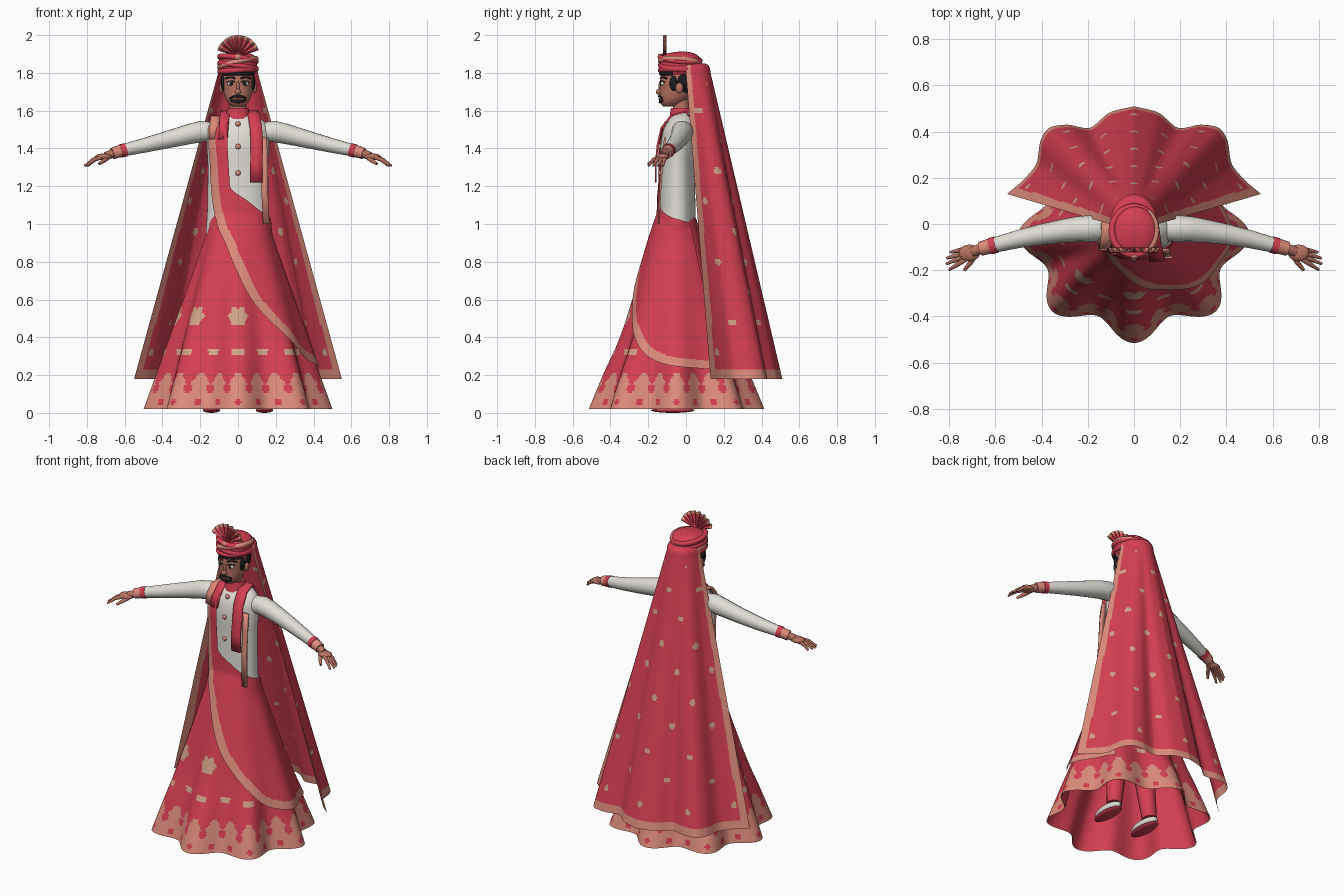
import bpy, bmesh, math
from math import sin, cos, pi, sqrt, hypot
from mathutils import Vector, kdtree

cube = bpy.data.objects.get("Cube")
if cube:
    bpy.data.objects.remove(cube)


def material(name, r, g, b):
    m = bpy.data.materials.new(name)
    m.use_nodes = True
    m.diffuse_color = (r, g, b, 1)
    m.node_tree.nodes["Principled BSDF"].inputs["Base Color"].default_value = (r, g, b, 1)
    return m


RED = material("crimson cloth", .66, .05, .085)
ROSE = material("rose trim", .72, .26, .2)
TAN = material("tan flowers", .65, .37, .25)
WHITE = material("ivory cloth", .75, .73, .67)
SKIN = material("brown skin", .47, .17, .12)
DARK = material("black hair", .012, .012, .014)
LIP = material("dark lips", .25, .05, .05)


def sample(table, t):
    """Smooth monotone interpolation of table rows keyed by their first value."""
    t = min(max(t, table[0][0]), table[-1][0])
    i = max(k for k in range(len(table) - 1) if table[k][0] <= t)
    a, b = table[i], table[i + 1]
    h = b[0] - a[0]
    u = (t - a[0]) / h

    def slope(k, c):
        if k == 0 or k == len(table) - 1:
            k = min(k, len(table) - 2)
            return (table[k + 1][c] - table[k][c]) / (table[k + 1][0] - table[k][0])
        p, q = [(table[n + 1][c] - table[n][c]) / (table[n + 1][0] - table[n][0]) for n in (k - 1, k)]
        return 2 * p * q / (p + q) if p * q > 0 else 0
    return [a[c] + (b[c] - a[c]) * u * u * (3 - 2 * u) + h * u * (1 - u) *
            (slope(i, c) * (1 - u) - slope(i + 1, c) * u) for c in range(1, len(a))]


def surface(name, rows, mats, wrap=True, rule=None, caps=False, angle=60):
    """Skin a list of equally long point rows."""
    bm = bmesh.new()
    grid = [[bm.verts.new(p) for p in row] for row in rows]
    n = len(rows[0])
    for a, b in zip(grid, grid[1:]):
        for j in range(n if wrap else n - 1):
            k = (j + 1) % n
            bm.faces.new((a[j], a[k], b[k], b[j]))
    if caps:
        bm.faces.new(grid[0])
        bm.faces.new(grid[-1])
    bmesh.ops.recalc_face_normals(bm, faces=bm.faces)
    if rule:
        for f in bm.faces:
            f.material_index = rule(f.calc_center_median())
    me = bpy.data.meshes.new(name)
    bm.to_mesh(me)
    bm.free()
    for m in mats:
        me.materials.append(m)
    ob = bpy.data.objects.new(name, me)
    bpy.context.collection.objects.link(ob)
    bpy.ops.object.select_all(action='DESELECT')
    bpy.context.view_layer.objects.active = ob
    ob.select_set(True)
    bpy.ops.object.shade_smooth_by_angle(angle=math.radians(angle))
    return ob


def steps(a, b, n):
    return [a + (b - a) * i / n for i in range(n + 1)]


def around(n):
    return [2 * pi * i / n for i in range(n)]


def loft(name, table, mat, rings=24, seg=40):
    """Stack of ellipses; each table row is height, half width, half depth, centre y."""
    rows = []
    for z in steps(table[0][0], table[-1][0], rings):
        rx, ry, cy = sample(table, z)
        rows.append([(rx * sin(a), cy - ry * cos(a), z) for a in around(seg)])
    return surface(name, rows, [mat], caps=True)


def tube(name, path, mat, seg=14, closed=False):
    """Round tube; each path point is x, y, z, radius."""
    pts = [Vector(p[:3]) for p in path]
    rows = []
    for i, p in enumerate(pts):
        d = (pts[min(i + 1, len(pts) - 1)] - pts[max(i - 1, 0)]).normalized()
        if closed:
            d = (pts[(i + 1) % len(pts)] - pts[i - 1]).normalized()
        side = d.cross(Vector((0, 0, 1)) if abs(d.z) < .9 else Vector((0, 1, 0))).normalized()
        up = side.cross(d)
        rows.append([p + (side * cos(a) + up * sin(a)) * path[i][3] for a in around(seg)])
    if closed:
        return surface(name, rows + rows[:1], [mat])
    return surface(name, rows, [mat], caps=True)


def ball(name, loc, size, mat):
    rows = [[(loc[0] + size[0] * sin(t) * cos(a), loc[1] + size[1] * sin(t) * sin(a), loc[2] + size[2] * cos(t))
             for a in around(20)] for t in steps(.02, pi - .02, 12)]
    return surface(name, rows, [mat], caps=True)


def ribbon(name, path, width, mat):
    rows = [[(p[0] + o * width, p[1], p[2]) for o in (-.5, 0, .5)] for p in path]
    ob = surface(name, rows, [mat], wrap=False)
    ob.modifiers.new("thickness", 'SOLIDIFY').thickness = .01
    return ob


def front_y(table, x, z):
    rx, ry, cy = sample(table, z)
    return cy - ry * sqrt(max(0, 1 - (x / rx) ** 2))


# Jacket body
TORSO = [(.93, .172, .1, -.05), (1.1, .162, .095, -.045), (1.3, .16, .09, -.045), (1.42, .165, .095, -.04),
         (1.5, .165, .09, -.03), (1.545, .14, .075, -.02), (1.575, .09, .06, -.015), (1.59, .055, .05, -.015)]
loft("jacket", TORSO, WHITE)
loft("collar", [(1.555, .072, .065, -.025), (1.58, .064, .06, -.025), (1.615, .055, .055, -.025)], RED, 6)
for i, z in enumerate((1.53, 1.41, 1.27)):
    ball(f"button_{i + 1}", (0, front_y(TORSO, 0, z) - .003, z), (.014, .01, .014), ROSE)

# Flared skirt with eight soft pleats and a patterned hem
SKIRT = [(.02, .5, .465), (.2, .435, .39), (.4, .363, .3), (.6, .29, .235), (.8, .22, .175), (.95, .17, .13), (1.08, .15, .085)]
SKIRT_Y = -.05


def skirt_point(a, z, pleat=1, grow=0):
    rx, ry = sample(SKIRT, z)
    k = 1 - .19 * pleat * max(0, 1 - z) ** .7 * (1 - cos(8 * a)) / 2
    return ((rx * k + grow) * sin(a), SKIRT_Y - (ry * k + grow) * cos(a), z)


def skirt_pattern(c):
    rx, ry = sample(SKIRT, c.z)
    a = math.atan2(c.x / rx, -(c.y - SKIRT_Y) / ry)

    def offset(count, shift=0):
        w = 2 * pi / count
        return ((a + shift * w + w / 2) % w - w / 2) * rx
    if c.z < .185 + .03 * cos(24 * a):
        spots = hypot(offset(24, .5), c.z - .13) < .024 or hypot(offset(24), c.z - .055) < .018
        return 0 if spots else 1
    dx, dz = offset(8), c.z - .51
    if hypot(dx, dz) < .05 + .006 * cos(6 * math.atan2(dz, dx)):
        return 2
    if abs(c.z - .325) < .014 and abs(offset(16)) < .035:
        return 2
    return 0


surface("skirt", [[skirt_point(a, z) for a in around(280)] for z in steps(.02, 1.08, 100)],
        [RED, ROSE, TAN], rule=skirt_pattern)
surface("skirt_lining", [[skirt_point(a, z, 1, -.006) for a in around(96)] for z in steps(.02, 1, 20)], [RED])


# Cloth draped from the right shoulder down to the left hip, with a trimmed edge
def trimmed(name, rows, edge, width, colors, extra=None):
    tree = kdtree.KDTree(len(edge))
    for i, p in enumerate(edge):
        tree.insert(p, i)
    tree.balance()

    def rule(c):
        if tree.find(c)[2] < width(c.z):
            return 1
        return 2 if extra and extra(c) else 0
    return surface(name, rows, colors, wrap=False, rule=rule)


LOW_EDGE = [(.225, 2.3), (.25, 1.5), (.3, 1.1), (.4, .78), (.5, .5), (.6, .25), (.8, -.12), (.9, -.36), (1, -.7),
            (1.2, -1), (1.4, -1.1), (1.54, -1.15)]
TOP_EDGE = [(.225, 2.32), (.3, 2.3), (1, 2.2), (1.04, 1.2), (1.07, .75), (1.12, .32), (1.2, -.25), (1.54, -.35)]
rows = []
for z in steps(.225, .3, 24) + steps(.302, 1.54, 110):
    start, end = sample(LOW_EDGE, z)[0], sample(TOP_EDGE, z)[0]
    rx, ry, cy = sample(TORSO, z)
    row = []
    for a in steps(start, end, 70):
        x, y, _ = skirt_point(a, z, .4, .012)
        if z > .93:
            tx, ty = (rx + .01) * sin(a), cy - (ry + .014) * cos(a)
            if z > 1.08 or hypot(tx, ty - cy) > hypot(x, y - cy):
                x, y = tx, ty
        row.append((x, y, z))
    rows.append(row)
trimmed("front_drape", rows, [r[0] for r in rows], lambda z: .05, [RED, ROSE])

# Shoulder ends of the drape and the hanging scarf
ribbon("drape_shoulder_trim", [(-.11, .06, 1.52), (-.115, 0, 1.575), (-.12, -.07, 1.565), (-.125, -.105, 1.52), (-.13, -.115, 1.45)], .05, ROSE)
ribbon("drape_shoulder", [(-.06, .06, 1.54), (-.065, 0, 1.6), (-.07, -.07, 1.58), (-.075, -.12, 1.52), (-.08, -.135, 1.45)], .05, RED)
ribbon("scarf", [(.07, .06, 1.53), (.075, 0, 1.6), (.085, -.08, 1.58), (.095, -.135, 1.51), (.1, -.155, 1.42), (.097, -.165, 1.32), (.097, -.165, 1.22)], .065, RED)
ribbon("scarf_trim", [(.135, -.115, 1.46), (.14, -.13, 1.35), (.14, -.14, 1.2), (.15, -.15, 1)], .035, ROSE)

# Long veil from the head, widening into waves at the bottom
HEM = [(0, .55, .13), (1, .47, .2), (2, .42, .27), (3, .405, .36), (4, .36, .42), (5, .29, .43), (6, .2, .415), (7, .1, .485), (8, 0, .51)]


def veil_row(z, shrink=1):
    f = max(0, (1.8 - z) / 1.62)
    row = []
    for t in steps(-8, 8, 150):
        hx, hy = sample(HEM, 8 - abs(t))
        a = pi / 2 * abs(t) / 8
        x = (.105 * sin(a) * (1 - f) + hx * f) * shrink
        y = .13 * cos(a) * shrink * (1 - f) + hy * f
        row.append(Vector((math.copysign(x, t), y, z)))
    return row


def veil_spot(c):
    """Staggered small flowers, spaced by angle and height."""
    a = math.atan2(c.x, c.y + .25)
    band = round((c.z - .32) / .16)
    w = .42
    da = (a + (band % 2) * w / 2 + w / 2) % w - w / 2
    return c.z < 1.75 and hypot(da * hypot(c.x, c.y + .25), c.z - .32 - band * .16) < .017


rows = [veil_row(z) for z in steps(.18, 1.8, 130)]
rows += [veil_row(1.825, .98), veil_row(1.843, .9), veil_row(1.85, .75), veil_row(1.85, .5)]
edge = rows[0] + [r[0] for r in rows] + [r[-1] for r in rows]
trimmed("veil", rows, edge, lambda z: .05 - .012 * z, [RED, ROSE, TAN], veil_spot)

# Head and face
HEAD = [(1.622, .03, .035, -.085), (1.64, .052, .06, -.075), (1.67, .069, .08, -.06), (1.71, .078, .088, -.05),
        (1.76, .083, .092, -.045), (1.84, .08, .09, -.035)]
loft("head", HEAD, SKIN)
tube("neck", [(0, -.02, 1.56, .045), (0, -.03, 1.67, .045)], SKIN)
ball("nose", (0, -.142, 1.7), (.016, .018, .015), SKIN)
ball("nose_bridge", (0, -.135, 1.725), (.009, .011, .03), SKIN)
ball("hair", (0, -.015, 1.755), (.092, .075, .085), DARK)


def on_face(x, z, r, out=0):
    return (x, front_y(HEAD, x, z) - out, z, r)


tube("hairline", [on_face(x, 1.797, .011) for x in steps(-.078, .078, 12)], DARK)
tube("moustache", [on_face(x, 1.677 - 6 * x * x, .008 - abs(x) * .1) for x in steps(-.042, .042, 10)], DARK)
tube("beard", [on_face(x, 1.646 + 8 * x * x, .008) for x in steps(-.04, .04, 10)], DARK)
ball("lips", on_face(0, 1.66, 0)[:3], (.02, .006, .006), LIP)
for s, side in ((1, "left"), (-1, "right")):
    ball(side + "_eye", on_face(s * .037, 1.743, 0, -.004)[:3], (.02, .01, .012), WHITE)
    ball(side + "_pupil", on_face(s * .036, 1.743, 0, .003)[:3], (.009, .006, .01), DARK)
    tube(side + "_eyelid", [on_face(s * x, 1.757 - 12 * (x - .037) ** 2, .003, .003) for x in steps(.015, .06, 8)], DARK)
    tube(side + "_eyebrow", [on_face(s * x, 1.777 - 10 * (x - .04) ** 2, .005) for x in steps(.014, .066, 8)], DARK)
    ball(side + "_ear", (s * .088, -.035, 1.72), (.012, .02, .028), SKIN)
    ball(side + "_sideburn", (s * .078, -.065, 1.745), (.012, .022, .04), DARK)

# Turban with tilted wraps and a pleated fan
loft("turban", [(1.79, .085, .095, -.035), (1.82, .1, .11, -.03), (1.86, .102, .11, -.03), (1.885, .093, .1, -.03),
                (1.905, .06, .065, -.025), (1.914, .01, .01, -.02)], RED)
for i, (z, tilt, lean, mat) in enumerate(((1.815, .008, 0, RED), (1.835, -.016, .005, RED), (1.852, .022, .01, ROSE), (1.873, -.012, .01, RED))):
    tube(f"turban_wrap_{i + 1}", [(.095 * sin(a), -.03 - .104 * cos(a), z + tilt * sin(a) + lean * cos(a), .015)
                                  for a in around(40)], mat, 10, True)
FAN_Z = 1.885
rows = [[(r * cos(a), -.115 + .008 * cos(a * 20), FAN_Z + r * sin(a)) for a in steps(.3, pi - .3, 72)]
        for r in steps(.01, .115, 14)]
fan = surface("turban_fan", rows, [RED, ROSE], wrap=False, angle=30,
              rule=lambda c: int(hypot(c.x, c.z - FAN_Z) > .1 or c.y < -.121 and hypot(c.x, c.z - FAN_Z) > .05))
fan.modifiers.new("thickness", 'SOLIDIFY').thickness = .005
ball("fan_brooch", (0, -.14, 1.885), (.02, .01, .016), ROSE)

# Arms, hands, legs and shoes
FINGERS = {"index": (-.15, .8, -.198), "middle": (-.137, .812, -.172), "ring": (-.122, .81, -.148), "little": (-.108, .795, -.122)}
for s, side in ((1, "left"), (-1, "right")):
    def limb(name, path, mat):
        tube(f"{side}_{name}", [(s * p[0], *p[1:]) for p in path], mat)
    limb("sleeve", [(.12, -.02, 1.475, .045), (.155, -.02, 1.487, .055), (.19, -.02, 1.49, .058), (.25, -.023, 1.478, .055), (.32, -.032, 1.46, .05),
                    (.4, -.045, 1.44, .045), (.5, -.065, 1.415, .039), (.6, -.09, 1.392, .033)], WHITE)
    limb("cuff", [(.595, -.089, 1.393, .036), (.622, -.096, 1.386, .036)], RED)
    limb("cuff_trim", [(.62, -.095, 1.387, .033), (.665, -.107, 1.373, .031)], ROSE)
    limb("wrist", [(.65, -.103, 1.377, .023), (.7, -.12, 1.36, .022)], SKIN)
    ball(side + "_palm", (s * .713, -.125, 1.355), (.046, .036, .018), SKIN)
    for name, (y, tip_x, tip_y) in FINGERS.items():
        limb(name + "_finger", [(.725, y, 1.352, .011), ((.725 + tip_x) / 2, (y + tip_y) / 2, 1.34, .01), (tip_x, tip_y, 1.308, .006)], SKIN)
    limb("thumb", [(.69, -.135, 1.35, .013), (.71, -.17, 1.335, .011), (.735, -.2, 1.318, .007)], SKIN)
    limb("trouser_leg", [(.08, -.04, .7, .08), (.11, -.03, .3, .06), (.135, -.02, .06, .045)], RED)
    ball(side + "_shoe", (s * .14, -.07, .04), (.042, .11, .032), WHITE)
    ball(side + "_sole", (s * .14, -.07, .014), (.046, .115, .014), RED)
